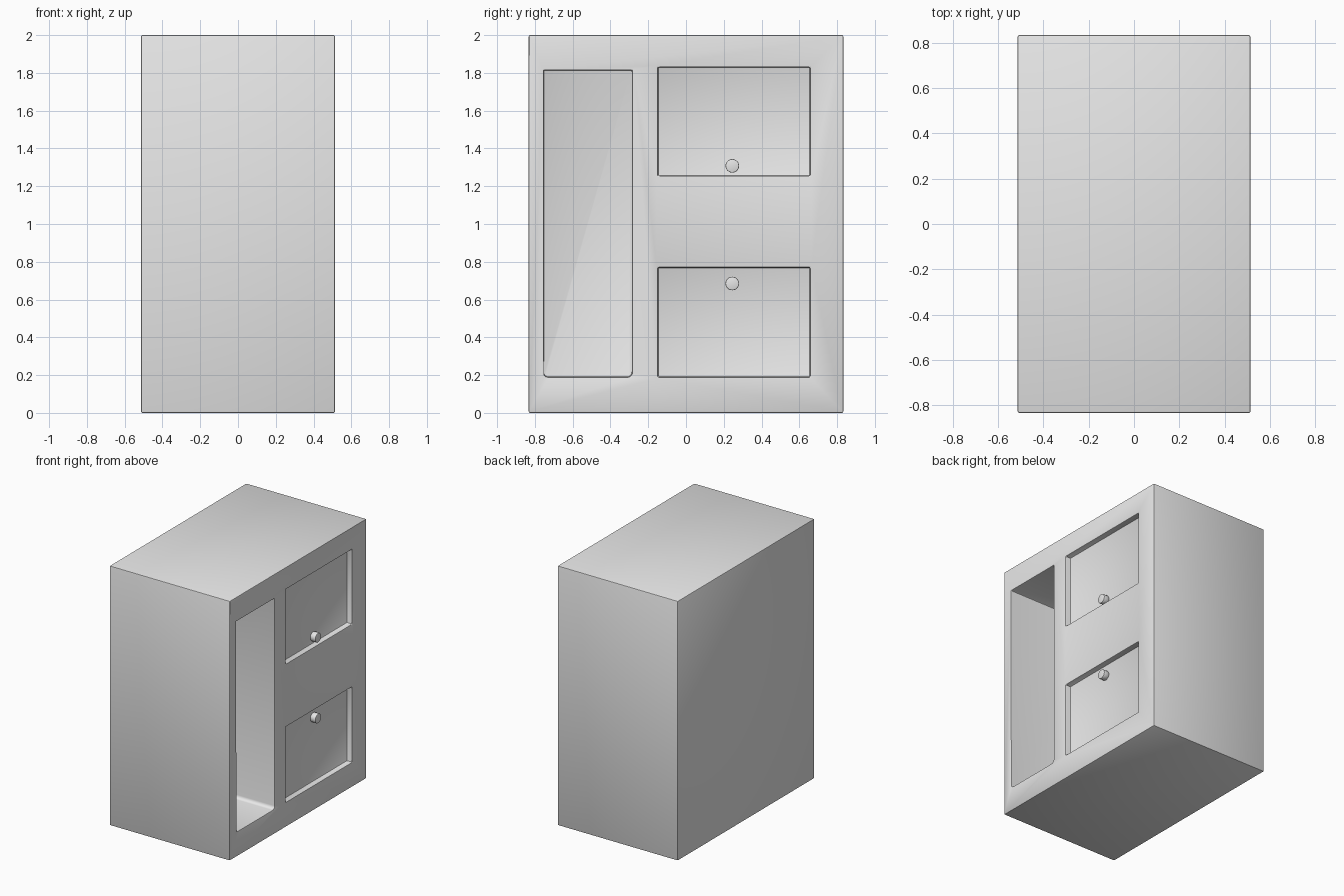
import bpy
import bmesh
from math import pi
from mathutils import Matrix, Vector

cube = bpy.data.objects.get("Cube")
if cube:
    bpy.data.objects.remove(cube, do_unlink=True)

grey = bpy.data.materials.new("plain grey")
grey.use_nodes = True
grey.diffuse_color = (0.8, 0.8, 0.8, 1)
grey.node_tree.nodes["Principled BSDF"].inputs["Base Color"].default_value = (0.8, 0.8, 0.8, 1)

FACE_X = 0.513
RECESS = 0.045


def finish(name, bm):
    mesh = bpy.data.meshes.new(name)
    bm.to_mesh(mesh)
    bm.free()
    mesh.materials.append(grey)
    obj = bpy.data.objects.new(name, mesh)
    bpy.context.collection.objects.link(obj)
    return obj


def box(name, low, high, round_bottom=0):
    low, high = Vector(low), Vector(high)
    bm = bmesh.new()
    size = Matrix.Diagonal((*(high - low), 1))
    bmesh.ops.create_cube(bm, size=1, matrix=Matrix.Translation((low + high) / 2) @ size)
    if round_bottom:
        edges = [e for e in bm.edges
                 if all(v.co.z < low.z + 0.01 for v in e.verts)
                 and abs(e.verts[0].co.x - e.verts[1].co.x) > 0.01]
        bmesh.ops.bevel(bm, geom=edges, offset=round_bottom, segments=4,
                        profile=0.5, affect='EDGES')
    return finish(name, bm)


def activate(obj):
    bpy.ops.object.select_all(action='DESELECT')
    obj.select_set(True)
    bpy.context.view_layer.objects.active = obj


def carve(target, cutter):
    cutter.hide_render = True
    mod = target.modifiers.new("carve", 'BOOLEAN')
    mod.operation = 'DIFFERENCE'
    mod.solver = 'EXACT'
    mod.object = cutter
    activate(target)
    bpy.ops.object.modifier_apply(modifier=mod.name)
    bpy.data.objects.remove(cutter, do_unlink=True)


def soften(obj, width):
    mod = obj.modifiers.new("soft edges", 'BEVEL')
    mod.width = width
    mod.segments = 2
    mod.limit_method = 'ANGLE'
    mod.angle_limit = pi / 5
    activate(obj)
    bpy.ops.object.modifier_apply(modifier=mod.name)
    bpy.ops.object.shade_smooth_by_angle(angle=pi / 6)


# Solid cabinet body
body = box("cabinet_body", (-FACE_X, -0.833, 0), (FACE_X, 0.833, 2))

# Deep, tall open niche
carve(body, box("niche_cutter", (-0.35, -0.755, 0.19), (0.7, -0.285, 1.815), 0.025))

# Shallow recessed door panels
for low, high in ((0.19, 0.77), (1.255, 1.83)):
    carve(body, box("panel_cutter", (FACE_X - RECESS, -0.148, low), (0.7, 0.657, high)))
soften(body, 0.008)

# Round knobs sitting inside the recesses
for name, z in (("lower_knob", 0.685), ("upper_knob", 1.308)):
    bm = bmesh.new()
    place = Matrix.Translation((FACE_X - RECESS / 2, 0.245, z)) @ Matrix.Rotation(pi / 2, 4, 'Y')
    bmesh.ops.create_cone(bm, cap_ends=True, segments=24, radius1=0.036, radius2=0.036,
                          depth=RECESS, matrix=place)
    soften(finish(name, bm), 0.004)
